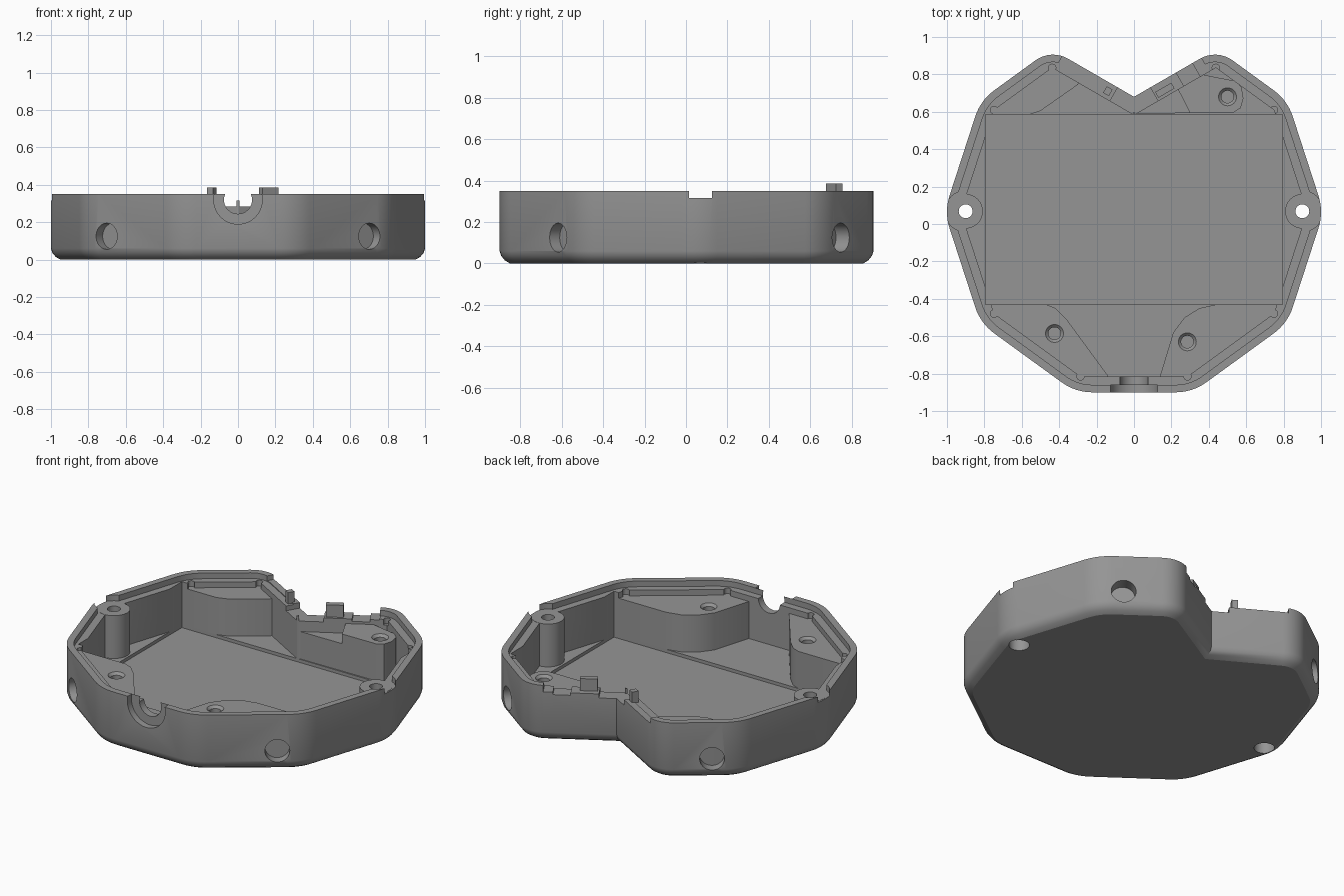
import bpy, bmesh, math
from mathutils import Vector, Matrix

if "Cube" in bpy.data.objects:
    bpy.data.objects.remove(bpy.data.objects["Cube"], do_unlink=True)

grey = bpy.data.materials.new("plain_grey")
grey.use_nodes = True
grey.diffuse_color = (0.3, 0.3, 0.3, 1)
grey.node_tree.nodes["Principled BSDF"].inputs["Base Color"].default_value = (0.3, 0.3, 0.3, 1)

CY = 0.065        # centre of the ten-sided outline
R = 1.0145        # its corner radius
APOTHEM = R * math.cos(math.radians(18))
TOP, LEDGE, DECK = 0.35, 0.315, 0.28


# ---- helpers ----
def polar(deg, r):
    a = math.radians(deg)
    return Vector((r * math.cos(a), CY + r * math.sin(a)))


def make(name, bm):
    bmesh.ops.recalc_face_normals(bm, faces=bm.faces)
    mesh = bpy.data.meshes.new(name)
    bm.to_mesh(mesh)
    bm.free()
    mesh.materials.append(grey)
    ob = bpy.data.objects.new(name, mesh)
    bpy.context.collection.objects.link(ob)
    return ob


def loft(name, layers):
    """Solid through matching outlines, each given as (points, z)."""
    bm = bmesh.new()
    rings = [[bm.verts.new((p[0], p[1], z)) for p in pts] for pts, z in layers]
    n = len(rings[0])
    for a, b in zip(rings, rings[1:]):
        for i in range(n):
            j = (i + 1) % n
            bm.faces.new((a[i], a[j], b[j], b[i]))
    bm.faces.new(rings[0][::-1])
    bm.faces.new(rings[-1])
    return make(name, bm)


def prism(name, pts, z0, z1):
    return loft(name, [(pts, z0), (pts, z1)])


def box(name, centre, size, turn=0):
    bm = bmesh.new()
    m = Matrix.Translation(centre) @ Matrix.Rotation(math.radians(turn), 4, "Z")
    bmesh.ops.create_cube(bm, size=1, matrix=m @ Matrix.Diagonal((*size, 1)))
    return make(name, bm)


def rod(name, start, end, r, r2=None, segs=32):
    start, end = Vector(start), Vector(end)
    d = end - start
    m = Matrix.Translation((start + end) / 2) @ d.to_track_quat("Z", "Y").to_matrix().to_4x4()
    bm = bmesh.new()
    bmesh.ops.create_cone(bm, cap_ends=True, segments=segs, radius1=r,
                          radius2=r if r2 is None else r2, depth=d.length, matrix=m)
    return make(name, bm)


def cut(ob, cutter):
    mod = ob.modifiers.new("cut", "BOOLEAN")
    mod.operation, mod.solver, mod.object = "DIFFERENCE", "EXACT", cutter
    bpy.context.view_layer.objects.active = ob
    bpy.ops.object.modifier_apply(modifier=mod.name)
    bpy.data.objects.remove(cutter, do_unlink=True)


# ---- outline: ten-sided plan with a V notch at the back ----
half = [polar(-72, R), polar(-36, R), polar(0, R), polar(36, R), Vector((0.443, 0.936))]
corners = half + [Vector((0, 0.68))] + [Vector((-p.x, p.y)) for p in reversed(half)]
half_radii = [0.28] * 4 + [0.16]
radii = half_radii + [0] + half_radii[::-1]


def outline(inset, rounded=True, segs=8):
    pts, n = [], len(corners)
    for i, p in enumerate(corners):
        a = (p - corners[i - 1]).normalized()
        b = (corners[(i + 1) % n] - p).normalized()
        na, nb = Vector((-a.y, a.x)), Vector((-b.y, b.x))
        bis = (na + nb) / (1 + na.dot(nb))
        r = radii[i]
        if not rounded or r == 0:
            pts.append(p + bis * inset)
            continue
        c = p + bis * r
        start = math.atan2(-na.y, -na.x)
        turn = math.acos(na.dot(nb))
        for k in range(segs + 1):
            t = start + turn * k / segs
            pts.append(c + Vector((math.cos(t), math.sin(t))) * (r - inset))
    return pts


# ---- shell with rounded lower edge, lip, ledge and cavity ----
shell = loft("shell", [(outline(d), z) for d, z in
                       ((0.05, 0), (0.025, 0.015), (0.008, 0.036), (0, 0.06), (0, TOP))])
cut(shell, prism("lip_cutter", outline(0.04), LEDGE, 0.6))
cut(shell, prism("cavity_cutter", outline(0.085, False), 0.05, 0.6))
cut(shell, box("pocket_cutter", (0, 0.0775, 0.33), (1.59, 1.015, 0.6)))

# small relief circles in the inner corners
for i, p in enumerate(outline(0.085, False)):
    if abs(p.x) > 0.1 and abs(p.y - CY) > 0.1:
        cut(shell, rod("relief_cutter", (p.x, p.y, DECK), (p.x, p.y, 0.5), 0.02, segs=16))

# round sockets in the four slanted outer walls
for side in (-1, 1):
    for end in (-1, 1):
        n = Vector((side * math.cos(math.radians(54)), end * math.sin(math.radians(54)), 0))
        c = Vector((side * 0.703, CY + end * 0.683, 0.125))
        cut(shell, rod("socket_cutter", c - n * 0.08, c + n * 0.1, 0.07))

# stepped cable opening at the front
cut(shell, rod("cable_cutter", (0, -1.1, 0.32), (0, -0.86, 0.32), 0.13, segs=48))
cut(shell, rod("cable_inner_cutter", (0, -0.9, 0.32), (0, -0.7, 0.32), 0.075, segs=48))


# lowered walls along the back notch: distance range along the edge, and height
def lower_notch_wall(side, t0, t1, z, depth=0.12):
    along = Vector((side * math.cos(math.radians(30)), 0.5, 0))
    inward = Vector((side * 0.5, -math.cos(math.radians(30)), 0))
    c = Vector((0, 0.68, 0)) + along * (t0 + t1) / 2 + inward * (depth / 2 - 0.03)
    c.z = z + 0.2
    cut(shell, box("notch_cutter", c, (t1 - t0, depth + 0.06, 0.4), side * 30))


lower_notch_wall(1, -0.04, 0.415, 0.31)
lower_notch_wall(1, 0.26, 0.36, 0.295)
lower_notch_wall(-1, -0.04, 0.44, 0.32)
for s in (-1, 1):
    lower_notch_wall(s, -0.04, 0.1, 0.285)

# ---- corner blocks with screw holes ----
blocks = {
    "front_right_block": [(-0.79, -0.43), (-0.47, -0.43), (-0.42, -0.45), (-0.36, -0.51),
                          (-0.14, -0.81), (-0.13, -0.84), (-0.294, -0.84), (-0.77, -0.494)],
    "front_left_block": [(0.79, -0.43), (0.44, -0.43), (0.35, -0.45), (0.27, -0.5), (0.21, -0.58),
                         (0.14, -0.81), (0.13, -0.84), (0.294, -0.84), (0.77, -0.494)],
    "back_right_block": [(-0.79, 0.585), (-0.56, 0.585), (-0.5, 0.605), (-0.3, 0.745),
                         (-0.28, 0.77), (-0.43, 0.86), (-0.77, 0.624)],
    "back_left_block": [(0.3, 0.593), (0.53, 0.595), (0.57, 0.62), (0.585, 0.67), (0.575, 0.73),
                        (0.54, 0.765), (0.36, 0.8), (0.34, 0.82), (0.22, 0.75)],
}
screws = {"front_right_block": (-0.425, -0.585), "front_left_block": (0.285, -0.63),
          "back_left_block": (0.5, 0.68)}
parts = [shell]
for name, pts in blocks.items():
    block = prism(name, pts, 0.025, DECK)
    if name in screws:
        x, y = screws[name]
        cut(block, rod("screw_cutter", (x, y, 0.1), (x, y, 0.4), 0.033))
        cut(block, rod("sink_cutter", (x, y, DECK - 0.015), (x, y, DECK + 0.015), 0.033, 0.063))
    parts.append(block)
parts.append(prism("notch_shelf", [(0, 0.59), (0.31, 0.593), (0.23, 0.74), (0, 0.62)], 0.025, 0.22))

# ---- side posts with through holes ----
for side, label in ((-1, "right"), (1, "left")):
    x, y = side * 0.9, 0.068
    cut(shell, rod("post_gap_cutter", (x, y, LEDGE), (x, y, 0.6), 0.11))
    post = rod(label + "_post", (x, y, 0.045), (x, y, LEDGE + 0.001), 0.092, segs=40)
    for ob in (shell, post):
        cut(ob, rod("bore_cutter", (x, y, -0.2), (x, y, 0.6), 0.037))
        cut(ob, rod("counterbore_cutter", (x, y, -0.2), (x, y, 0.1), 0.058))
    parts.append(post)

# ---- upright tabs beside the notch ----
parts.append(box("left_tab", (0.165, 0.715, 0.295), (0.1, 0.035, 0.18), 30))
parts.append(box("right_tab", (-0.14, 0.71, 0.295), (0.035, 0.04, 0.18), -30))

# ---- smooth the rounded walls, keep edges sharp ----
bpy.ops.object.select_all(action="DESELECT")
for ob in parts:
    ob.select_set(True)
bpy.context.view_layer.objects.active = shell
bpy.ops.object.shade_smooth_by_angle(angle=math.radians(30))
